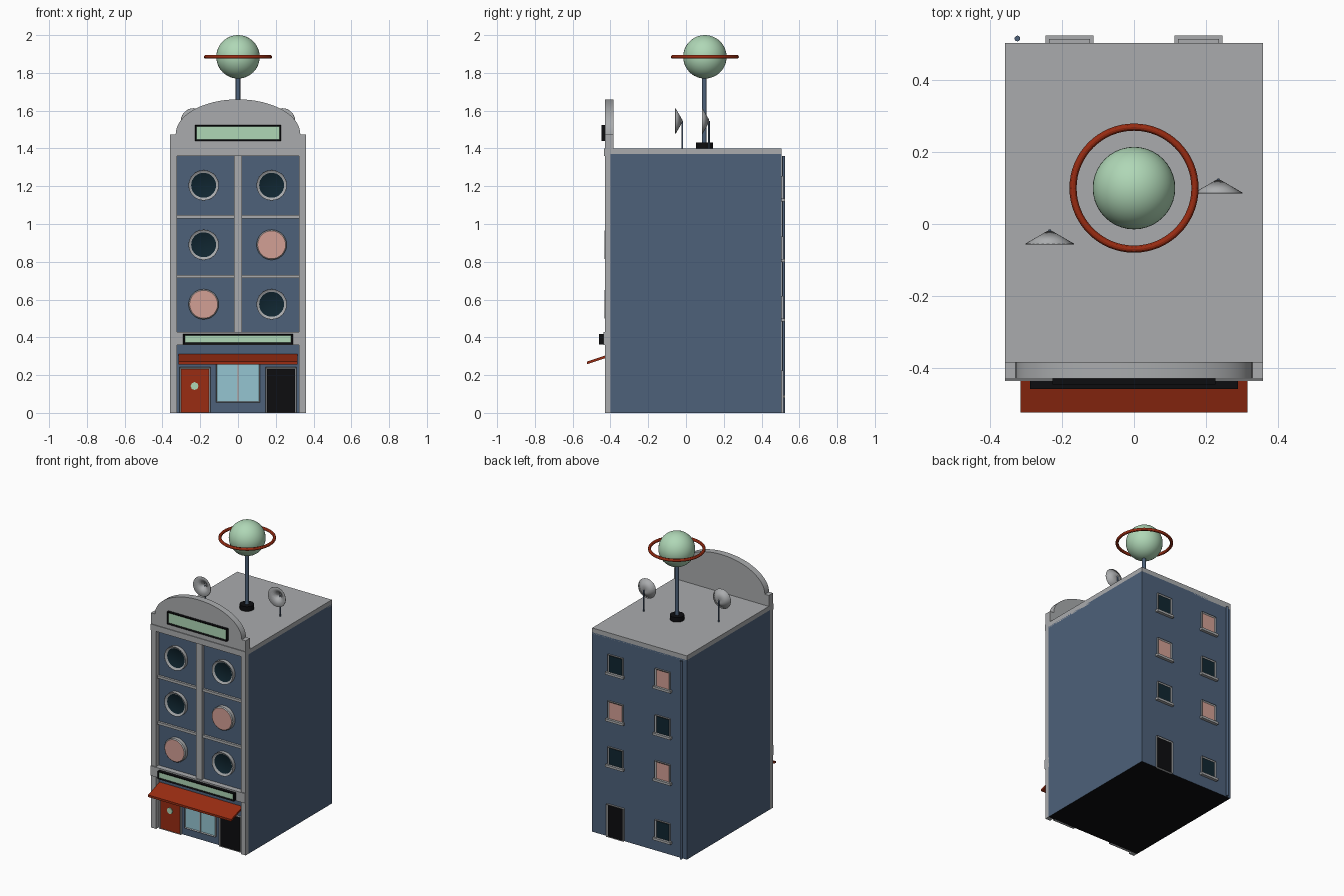
import bpy, bmesh, math
from mathutils import Matrix, Vector

cube = bpy.data.objects.get("Cube")
if cube:
    bpy.data.objects.remove(cube, do_unlink=True)


def material(name, r, g, b):
    m = bpy.data.materials.new(name)
    m.use_nodes = True
    m.diffuse_color = (r, g, b, 1)
    m.node_tree.nodes["Principled BSDF"].inputs["Base Color"].default_value = (r, g, b, 1)
    return m


BLUE = material("slate blue wall", .075, .12, .195)
GREY = material("grey stone", .40, .41, .42)
RED = material("rust red", .32, .025, .006)
GREEN = material("pale green", .43, .68, .47)
PINK = material("pink lit glass", .65, .35, .30)
NAVY = material("dark glass", .005, .019, .03)
GLASS = material("shop glass", .30, .56, .64)
BLACK = material("black", .004, .004, .005)


def finish(name, bm, *mats, smooth=False):
    bmesh.ops.recalc_face_normals(bm, faces=bm.faces)
    mesh = bpy.data.meshes.new(name)
    bm.to_mesh(mesh)
    bm.free()
    obj = bpy.data.objects.new(name, mesh)
    bpy.context.collection.objects.link(obj)
    for m in mats:
        mesh.materials.append(m)
    if smooth:
        bpy.ops.object.select_all(action="DESELECT")
        obj.select_set(True)
        bpy.context.view_layer.objects.active = obj
        bpy.ops.object.shade_smooth_by_angle(angle=math.radians(40))
    return obj


def box_mesh(x0, x1, y0, y1, z0, z1):
    bm = bmesh.new()
    bmesh.ops.create_cube(bm, size=1)
    bmesh.ops.scale(bm, vec=(x1 - x0, y1 - y0, z1 - z0), verts=bm.verts)
    bmesh.ops.translate(bm, vec=((x0 + x1) / 2, (y0 + y1) / 2, (z0 + z1) / 2), verts=bm.verts)
    return bm


def box(name, mat, *bounds):
    return finish(name, box_mesh(*bounds), mat)


def rod(name, mat, x, y, z0, z1, r, sides=16):
    bm = bmesh.new()
    bmesh.ops.create_cone(bm, cap_ends=True, segments=sides, radius1=r, radius2=r, depth=z1 - z0,
                          matrix=Matrix.Translation((x, y, (z0 + z1) / 2)))
    return finish(name, bm, mat, smooth=True)


def inset_panel(bm, side, border, depth, door=False):
    """Inset the face that looks along side * y and give it the second material."""
    bm.normal_update()
    face = max(bm.faces, key=lambda f: f.normal.y * side)
    bmesh.ops.inset_region(bm, faces=[face], thickness=border, depth=depth)
    face.material_index = 1
    if door:
        low = min(v.co.z for v in bm.verts)
        for v in sorted(face.verts, key=lambda v: v.co.z)[:2]:
            v.co.z = low + .002


def framed(name, frame, panel, bounds, side=-1, border=.012, depth=-.006, door=False):
    bm = box_mesh(*bounds)
    inset_panel(bm, side, border, depth, door)
    return finish(name, bm, frame, panel)


def porthole(name, panel, x, z):
    bm = bmesh.new()
    bmesh.ops.create_cone(bm, cap_ends=True, segments=32, radius1=.08, radius2=.08, depth=.03,
                          matrix=Matrix.Translation((x, -.41, z)) @ Matrix.Rotation(math.pi / 2, 4, "X"))
    lit = panel == PINK
    inset_panel(bm, -1, .006 if lit else .014, .006 if lit else -.01)
    return finish(name, bm, GREY, panel, smooth=True)


# Main block, with a dark underside
body = box_mesh(-.36, .36, -.40, .505, 0, 1.37)
body.normal_update()
for f in body.faces:
    f.material_index = int(f.normal.z < -.5)
finish("building_body", body, BLUE, BLACK)
box("roof_slab", GREY, -.36, .36, -.435, .505, 1.36, 1.40)

# Front stonework
for side, label in ((-1, "right"), (1, "left")):
    a, b = sorted((side * .322, side * .36))
    box("pilaster_" + label, GREY, a, b, -.43, -.398, 0, 1.362)
box("centre_pilaster", GREY, -.022, .022, -.425, -.398, .42, 1.362)
for z in (.722, 1.039):
    box("floor_moulding", GREY, -.325, .325, -.415, -.398, z - .009, z + .009)
box("shop_cornice", GREY, -.36, .36, -.437, -.398, .36, .427)

# Arched parapet
bm = bmesh.new()
outline = [(-.36, 1.40), (.36, 1.40), (.36, 1.475)]
for i in range(33):
    t = math.pi * i / 32
    outline.append((.33 * math.cos(t), 1.475 + .185 * math.sin(t)))
outline.append((-.36, 1.475))
face = bm.faces.new([bm.verts.new((x, -.43, z)) for x, z in outline])
new = bmesh.ops.extrude_face_region(bm, geom=[face])["geom"]
bmesh.ops.translate(bm, vec=(0, .045, 0), verts=[v for v in new if isinstance(v, bmesh.types.BMVert)])
finish("parapet", bm, GREY, smooth=True)

# Blank sign boards
framed("upper_sign", BLACK, GREEN, (-.227, .227, -.448, -.425, 1.44, 1.525))
framed("lower_sign", BLACK, GREEN, (-.29, .29, -.46, -.43, .363, .417))

# Front round windows, from the lowest floor up
for row, glass in enumerate(((PINK, NAVY), (NAVY, PINK), (NAVY, NAVY))):
    for x, g in zip((-.182, .178), glass):
        porthole("round_window", g, x, .575 + .315 * row)

# Shop front
framed("red_door", GREY, RED, (-.31, -.145, -.415, -.398, 0, .242), door=True)
framed("black_door", GREY, BLACK, (.145, .31, -.415, -.398, 0, .242), door=True)
framed("shop_window", GREY, GLASS, (-.117, .117, -.415, -.398, .055, .262), border=.008)
box("shop_window_mullion", GREY, -.004, .004, -.414, -.405, .06, .255)
bm = bmesh.new()
bmesh.ops.create_cone(bm, cap_ends=True, segments=8, radius1=.021, radius2=.021, depth=.008,
                      matrix=Matrix.Translation((-.23, -.411, .142)) @ Matrix.Rotation(math.pi / 2, 4, "X"))
finish("door_porthole", bm, GREEN)

# Sloping awning
awning = box_mesh(-.316, .316, -.525, -.40, .292, .306)
for v in awning.verts:
    v.co.z += (v.co.y + .42) * .33
finish("awning", awning, RED)

# Rear windows and door
for x, rows in ((.18, ((.555, NAVY), (.87, PINK), (1.19, NAVY))),
                (-.18, ((.15, NAVY), (.555, PINK), (.87, NAVY), (1.19, PINK)))):
    for z, g in rows:
        framed("rear_window", GREY, g, (x - .057, x + .057, .50, .515, z - .065, z + .065), side=1)
        box("rear_window_sill", GREY, x - .067, x + .067, .50, .525, z - .072, z - .056)
framed("rear_door", GREY, BLACK, (.115, .245, .50, .517, 0, .225), side=1, door=True)
rod("drainpipe", BLUE, -.325, .517, 0, 1.36, .008, 12)

# Ringed globe on a mast
rod("mast_base", BLACK, 0, .097, 1.40, 1.432, .045, 24)
rod("mast", BLUE, 0, .097, 1.40, 1.80, .012)
bm = bmesh.new()
bmesh.ops.create_uvsphere(bm, u_segments=40, v_segments=24, radius=.115,
                          matrix=Matrix.Translation((0, .1, 1.885)))
finish("globe", bm, GREEN, smooth=True)
bpy.ops.mesh.primitive_torus_add(location=(0, .1, 1.885), major_radius=.17, minor_radius=.01,
                                 major_segments=64, minor_segments=12)
ring = bpy.context.object
ring.name = "globe_ring"
ring.data.materials.append(RED)
bpy.ops.object.shade_smooth_by_angle()

# Roof dishes: shallow open cones that face the front
for x, y in ((-.235, -.02), (.235, .122)):
    rod("dish_stand", BLUE, x, y, 1.40, 1.545, .005, 10)
    bm = bmesh.new()
    bmesh.ops.create_cone(bm, cap_ends=False, segments=28, radius1=.068, radius2=.006, depth=.036,
                          matrix=Matrix.Translation((x, y - .017, 1.545)) @ Matrix.Rotation(-math.pi / 2, 4, "X"))
    dish = finish("roof_dish", bm, GREY, smooth=True)
    shell = dish.modifiers.new("thickness", "SOLIDIFY")
    shell.thickness = .003
